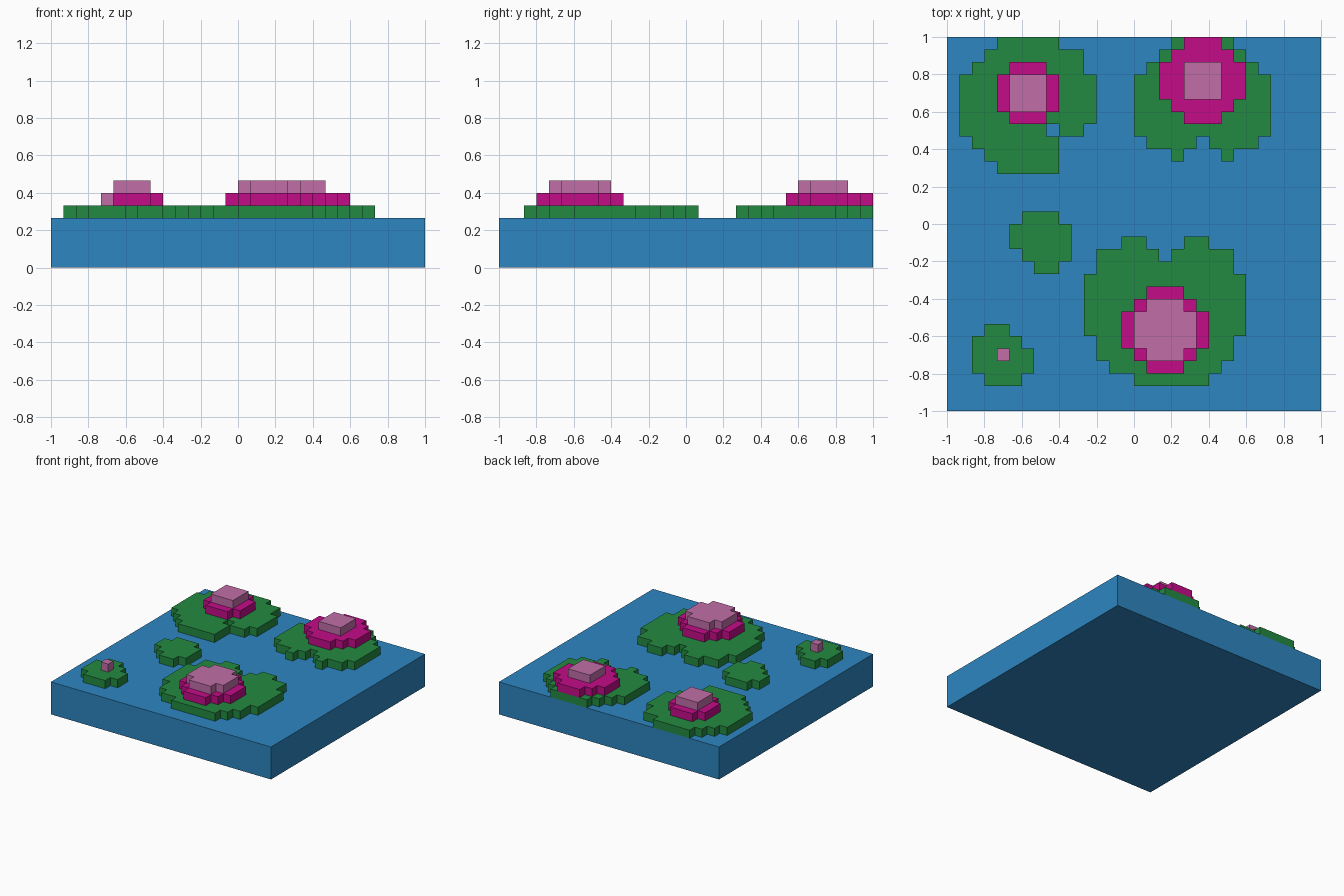
import bpy
import bmesh

old = bpy.data.objects.get("Cube")
if old:
    bpy.data.objects.remove(old, do_unlink=True)

CELL = 2 / 30          # the block is 30 cells wide
WATER_TOP = 4          # water depth in cells


def material(name, rgb):
    """Flat material from 0-255 sRGB values."""
    lin = [((c / 255 + 0.055) / 1.055) ** 2.4 for c in rgb]
    m = bpy.data.materials.new(name)
    m.use_nodes = True
    m.diffuse_color = (*lin, 1)
    bsdf = next(n for n in m.node_tree.nodes if n.type == 'BSDF_PRINCIPLED')
    bsdf.inputs["Base Color"].default_value = (*lin, 1)
    return m


BLUE = material("water_blue", (45, 134, 193))
GREEN = material("leaf_green", (35, 138, 65))
MAGENTA = material("petal_magenta", (195, 12, 137))
PINK = material("petal_pink", (193, 110, 168))


def slab(name, spans, level, height, mat):
    """Raise a slab from cell runs (first row, last row, start column, end column).
    Rows count from the back edge, columns from the -x edge."""
    bm = bmesh.new()
    cells = {(c, r) for r0, r1, c0, c1 in spans
             for r in range(r0, r1 + 1) for c in range(c0, c1)}
    z = level * CELL
    for c, r in sorted(cells):
        x, y = -1 + c * CELL, 1 - (r + 1) * CELL
        bm.faces.new([bm.verts.new((x + i * CELL, y + j * CELL, z))
                      for i, j in ((0, 0), (1, 0), (1, 1), (0, 1))])
    bmesh.ops.remove_doubles(bm, verts=bm.verts, dist=1e-4)
    top = bmesh.ops.extrude_face_region(bm, geom=bm.faces[:], use_keep_orig=True)
    up = [v for v in top["geom"] if isinstance(v, bmesh.types.BMVert)]
    bmesh.ops.translate(bm, verts=up, vec=(0, 0, height * CELL))
    bmesh.ops.recalc_face_normals(bm, faces=bm.faces)
    mesh = bpy.data.meshes.new(name)
    bm.to_mesh(mesh)
    bm.free()
    mesh.materials.append(mat)
    ob = bpy.data.objects.new(name, mesh)
    bpy.context.collection.objects.link(ob)
    return ob


# Water block
bpy.ops.mesh.primitive_cube_add(size=1, location=(0, 0, WATER_TOP * CELL / 2))
water = bpy.context.object
water.name = "water_block"
water.scale = (2, 2, WATER_TOP * CELL)
water.data.materials.append(BLUE)

# Lily pads, one cell thick
PADS = {
    "back_right_pad": [(0, 0, 4, 9), (1, 1, 3, 11), (2, 2, 2, 11), (3, 6, 1, 12),
                       (7, 7, 1, 8), (7, 7, 9, 11), (8, 8, 2, 9), (9, 9, 3, 9),
                       (10, 10, 4, 9)],
    "back_left_pad": [(0, 0, 18, 23), (1, 1, 17, 24), (2, 2, 16, 25), (3, 7, 15, 26),
                      (8, 8, 16, 20), (8, 8, 21, 25), (9, 9, 18, 19), (9, 9, 22, 23)],
    "small_middle_pad": [(14, 14, 6, 9), (15, 16, 5, 10), (17, 17, 6, 10),
                         (18, 18, 7, 9)],
    "small_front_pad": [(23, 23, 3, 5), (24, 24, 2, 6), (25, 26, 2, 7), (27, 27, 3, 6)],
    "front_pad": [(16, 16, 14, 16), (16, 16, 19, 21), (17, 17, 12, 17),
                  (17, 17, 18, 23), (18, 18, 12, 23), (19, 23, 11, 24),
                  (24, 25, 12, 23), (26, 26, 13, 22), (27, 27, 15, 21)],
}
for name, spans in PADS.items():
    slab(name, spans, WATER_TOP, 1, GREEN)


# Flowers: a stepped disc of petals with a smaller one on top
def disc(row, col, steps, middle):
    """Stepped disc: run widths grow by a cell each side over the steps."""
    spans = [(row + i, row + i, col + steps - i, col + steps + 3 + i)
             for i in range(steps)]
    spans.append((row + steps, row + steps + middle - 1, col, col + 3 + 2 * steps))
    spans += [(row + steps + middle + i, row + steps + middle + i, col + i + 1,
               col + 2 + 2 * steps - i) for i in range(steps)]
    return spans


FLOWERS = {  # petals, centre
    "back_right_flower": (disc(2, 4, 1, 3), disc(3, 5, 0, 3)),
    "back_left_flower": (disc(0, 17, 2, 3), disc(2, 19, 0, 3)),
    "front_flower": (disc(20, 14, 2, 3), disc(21, 15, 1, 3)),
}
for name, (petals, centre) in FLOWERS.items():
    slab(name + "_petals", petals, WATER_TOP + 1, 1, MAGENTA)
    slab(name + "_centre", centre, WATER_TOP + 2, 1, PINK)

# Single bud on the small front pad
slab("small_bud", [(25, 25, 4, 5)], WATER_TOP + 1, 1, PINK)
